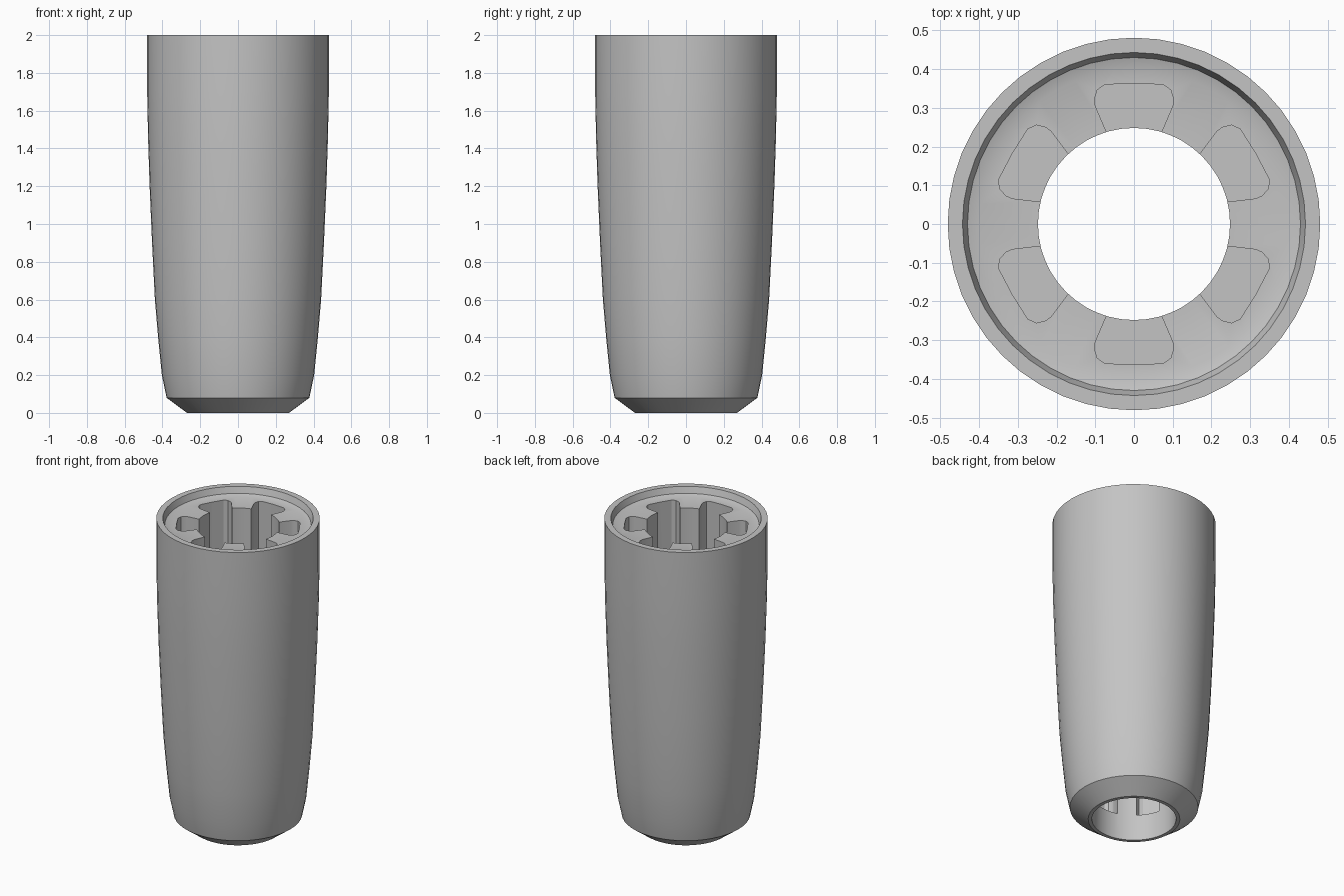
import bpy, bmesh, math
from mathutils import Matrix, Vector

cube = bpy.data.objects.get("Cube")
if cube:
    bpy.data.objects.remove(cube, do_unlink=True)

SEGMENTS = 48
POCKETS = 6
POCKET_FLOOR = 0.17

grey = bpy.data.materials.new("plain grey")
grey.use_nodes = True
grey.diffuse_color = (0.55, 0.55, 0.55, 1)
grey.node_tree.nodes["Principled BSDF"].inputs["Base Color"].default_value = (0.55, 0.55, 0.55, 1)


def make_object(name, bm):
    bmesh.ops.recalc_face_normals(bm, faces=bm.faces)
    mesh = bpy.data.meshes.new(name)
    bm.to_mesh(mesh)
    bm.free()
    obj = bpy.data.objects.new(name, mesh)
    bpy.context.collection.objects.link(obj)
    return obj


def lathe(name, profile):
    """Turn a closed (radius, height) profile around z."""
    bm = bmesh.new()
    rings = []
    for i in range(SEGMENTS):
        a = math.tau * i / SEGMENTS
        rings.append([bm.verts.new((r * math.cos(a), r * math.sin(a), z)) for r, z in profile])
    for i, ring in enumerate(rings):
        after = rings[(i + 1) % SEGMENTS]
        for j in range(len(profile)):
            k = (j + 1) % len(profile)
            bm.faces.new((ring[j], after[j], after[k], ring[k]))
    return make_object(name, bm)


# Tapered sleeve: chamfered foot, swelling side, raised rim, recessed shelf, through bore
sleeve = lathe("tapered_sleeve", [
    (0.248, 0), (0.27, 0), (0.378, 0.08), (0.403, 0.2), (0.423, 0.4), (0.44, 0.6),
    (0.455, 0.9), (0.468, 1.2), (0.476, 1.45), (0.481, 1.7), (0.481, 2),
    (0.443, 2), (0.43, 1.96), (0.40, 1.95), (0.248, 1.95)])

# Flared pockets around the bore, with rounded outer corners
half = [(0.055, 0.2), (0.1, 0.305), (0.102, 0.322), (0.095, 0.346), (0.075, 0.36)]
outline = half + [(0, 0.363)] + [(-x, y) for x, y in reversed(half)]
bm = bmesh.new()
for i in range(POCKETS):
    turn = Matrix.Rotation(math.tau * i / POCKETS, 3, 'Z')
    face = bm.faces.new([bm.verts.new(turn @ Vector((x, y, POCKET_FLOOR))) for x, y in outline])
    grown = bmesh.ops.extrude_face_region(bm, geom=[face], use_keep_orig=True)
    top = [v for v in grown["geom"] if isinstance(v, bmesh.types.BMVert)]
    bmesh.ops.translate(bm, verts=top, vec=(0, 0, 2.1 - POCKET_FLOOR))
cutter = make_object("pocket_cutter", bm)
cutter.hide_render = True

# Cut the pockets and keep only the finished sleeve
cut = sleeve.modifiers.new("pockets", 'BOOLEAN')
cut.operation = 'DIFFERENCE'
cut.solver = 'EXACT'
cut.object = cutter
bpy.ops.object.select_all(action='DESELECT')
sleeve.select_set(True)
bpy.context.view_layer.objects.active = sleeve
bpy.ops.object.modifier_apply(modifier=cut.name)
bpy.data.objects.remove(cutter, do_unlink=True)

sleeve.data.materials.clear()
sleeve.data.materials.append(grey)
bpy.ops.object.shade_smooth_by_angle(angle=math.radians(30))
